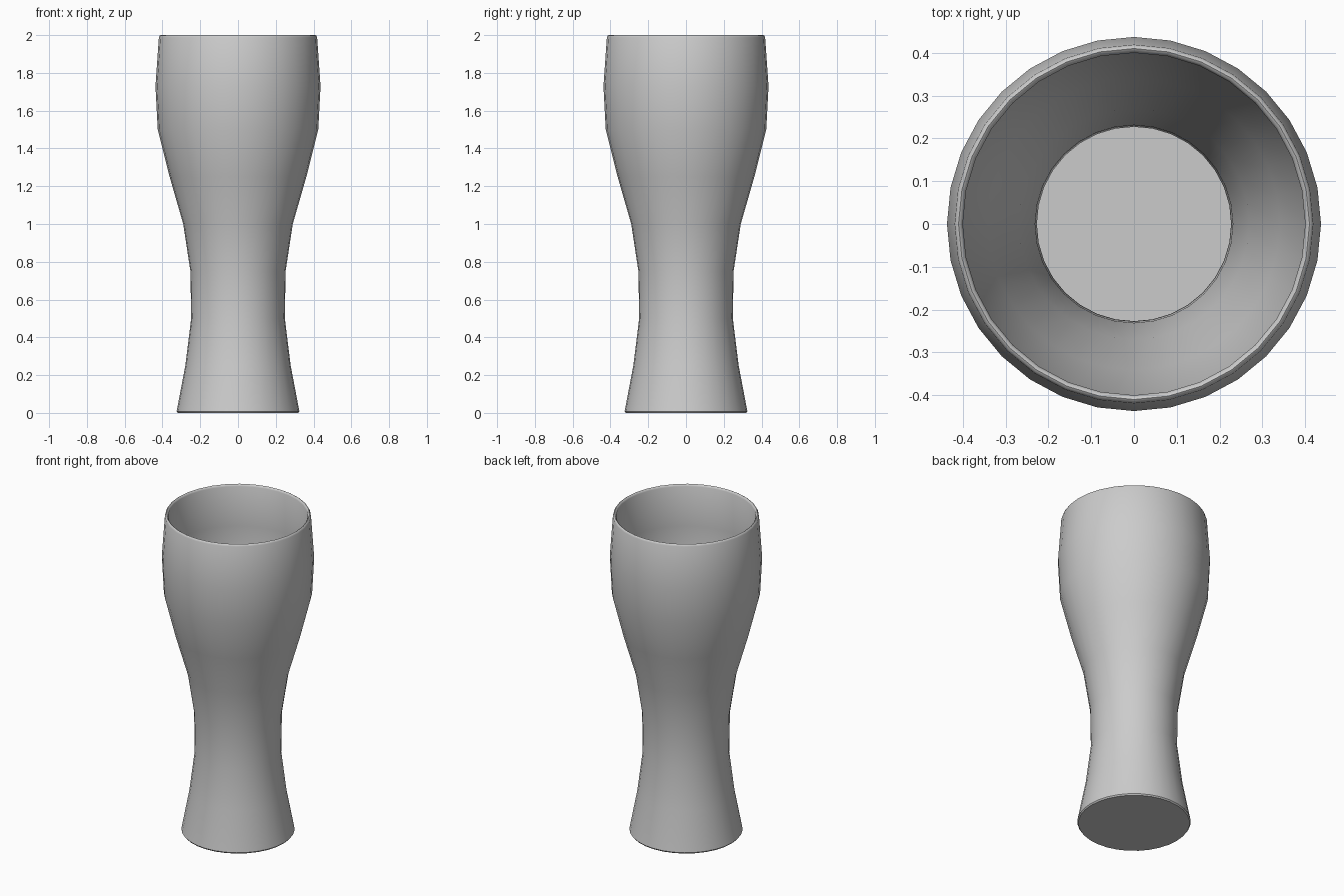
import bpy
import bmesh
import math
from mathutils import Vector

cube = bpy.data.objects.get("Cube")
if cube:
    bpy.data.objects.remove(cube, do_unlink=True)

SIDES = 32
WALL = 0.021

# Outer wall as (radius, height), from the foot up to the rim
outer = [(0.319, 0), (0.325, 0.008), (0.279, 0.25), (0.248, 0.5), (0.252, 0.75),
         (0.29, 1.0), (0.362, 1.25), (0.425, 1.5), (0.437, 1.73), (0.419, 1.988)]
rim = [(0.415, 1.997), (0.41, 2.0), (0.405, 1.997), (0.4, 1.988)]

# Inner wall follows the outer wall at an even thickness, down to a flat floor
inner = [(r - WALL, z) for r, z in reversed(outer[2:-1])] + [(0.3, WALL)]
profile = [(0, 0)] + outer + rim + inner + [(0, WALL)]

# Revolve the profile around the vertical axis
bm = bmesh.new()
verts = [bm.verts.new((r, 0, z)) for r, z in profile]
edges = [bm.edges.new(pair) for pair in zip(verts, verts[1:])]
bmesh.ops.spin(bm, geom=verts + edges, cent=Vector(), axis=Vector((0, 0, 1)),
               angle=math.tau, steps=SIDES, use_merge=False)
bmesh.ops.remove_doubles(bm, verts=bm.verts, dist=0.0005)
bmesh.ops.recalc_face_normals(bm, faces=bm.faces)

mesh = bpy.data.meshes.new("drinking_glass")
bm.to_mesh(mesh)
bm.free()
glass = bpy.data.objects.new("drinking_glass", mesh)
bpy.context.collection.objects.link(glass)

# Plain grey material
grey = bpy.data.materials.new("plain_grey")
grey.use_nodes = True
color = (0.6, 0.6, 0.6, 1)
grey.diffuse_color = color
grey.node_tree.nodes["Principled BSDF"].inputs["Base Color"].default_value = color
mesh.materials.append(grey)

# Smooth walls with crisp foot and floor edges
bpy.ops.object.select_all(action="DESELECT")
glass.select_set(True)
bpy.context.view_layer.objects.active = glass
bpy.ops.object.shade_smooth_by_angle(angle=math.radians(40))
